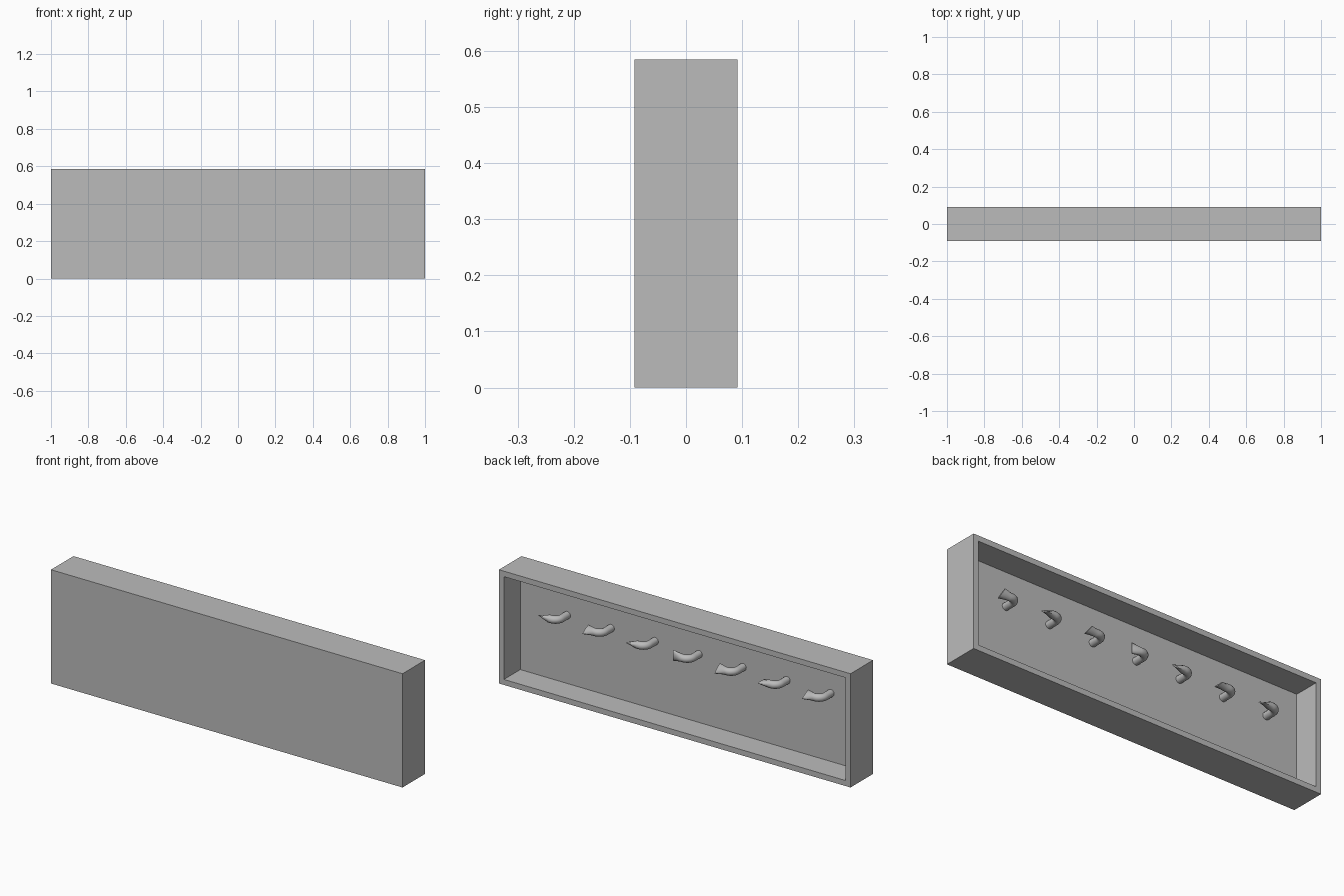
import bpy, bmesh
from math import sin, cos, pi, radians
from mathutils import Vector

if "Cube" in bpy.data.objects:
    bpy.data.objects.remove(bpy.data.objects["Cube"], do_unlink=True)

grey = bpy.data.materials.new("plain grey")
grey.use_nodes = True
grey.diffuse_color = (0.5, 0.5, 0.5, 1)
grey.node_tree.nodes["Principled BSDF"].inputs["Base Color"].default_value = (0.5, 0.5, 0.5, 1)

WIDTH, DEPTH, HEIGHT = 2.0, 0.183, 0.585
RIM, RECESS = 0.04, 0.133
FLOOR_Y = DEPTH / 2 - RECESS


def make_object(name, bm):
    bmesh.ops.recalc_face_normals(bm, faces=bm.faces)
    mesh = bpy.data.meshes.new(name)
    bm.to_mesh(mesh)
    bm.free()
    mesh.materials.append(grey)
    obj = bpy.data.objects.new(name, mesh)
    bpy.context.collection.objects.link(obj)
    return obj


# Shallow tray, open towards the back
bm = bmesh.new()
bmesh.ops.create_cube(bm, size=1)
for v in bm.verts:
    v.co = Vector((v.co.x * WIDTH, v.co.y * DEPTH, (v.co.z + 0.5) * HEIGHT))
bm.normal_update()
back = max(bm.faces, key=lambda f: f.calc_center_median().y)
bmesh.ops.inset_region(bm, faces=[back], thickness=RIM)
pocket = bmesh.ops.extrude_face_region(bm, geom=[back])["geom"]
bmesh.ops.translate(bm, vec=(0, -RECESS, 0),
                    verts=[g for g in pocket if isinstance(g, bmesh.types.BMVert)])
if back.is_valid:
    bmesh.ops.delete(bm, geom=[back], context="FACES_ONLY")
make_object("back_panel_tray", bm)


# Bent peg: straight out, round bend, then flattened into a twisted blade
def make_hook(name, x, z, twist):
    radius, bend, sides = 0.019, 0.035, 16
    out = 0.045
    path = [(Vector((0, -0.005, 0)), 0)]
    for i in range(9):
        a = pi / 2 * i / 8
        path.append((Vector((bend * (1 - cos(a)), out + bend * sin(a), 0)), a))
    blade_start = len(path)
    end = path[-1][0]
    path += [(end + Vector((d, 0, 0)), pi / 2) for d in (0.012, 0.055)]
    bm = bmesh.new()
    rings = []
    for i, (p, a) in enumerate(path):
        across = Vector((-cos(a), sin(a), 0))
        up = Vector((0, 0, 1))
        # blade width direction, turned about the peg axis
        wide = across * cos(twist) + up * sin(twist)
        thin = up * cos(twist) - across * sin(twist)
        tip = i > blade_start
        w, t = (0.029, 0.003) if tip else (radius, radius)
        rings.append([bm.verts.new(p + wide * w * cos(2 * pi * k / sides)
                                   + thin * t * sin(2 * pi * k / sides))
                      for k in range(sides)])
    for r0, r1 in zip(rings, rings[1:]):
        for k in range(sides):
            n = (k + 1) % sides
            bm.faces.new((r0[k], r0[n], r1[n], r1[k]))
    bm.faces.new(rings[0])
    bm.faces.new(rings[-1])
    obj = make_object(name, bm)
    obj.location = (x, FLOOR_Y, z)
    bpy.ops.object.select_all(action="DESELECT")
    obj.select_set(True)
    bpy.context.view_layer.objects.active = obj
    bpy.ops.object.shade_smooth_by_angle(angle=radians(40))


# Row of seven hooks, each blade turned differently
for i, angle in enumerate((30, -30, 15, 90, -40, 0, -30)):
    make_hook(f"hook_{i + 1}", 0.75 - 0.25 * i - 0.045, 0.38, radians(angle))
